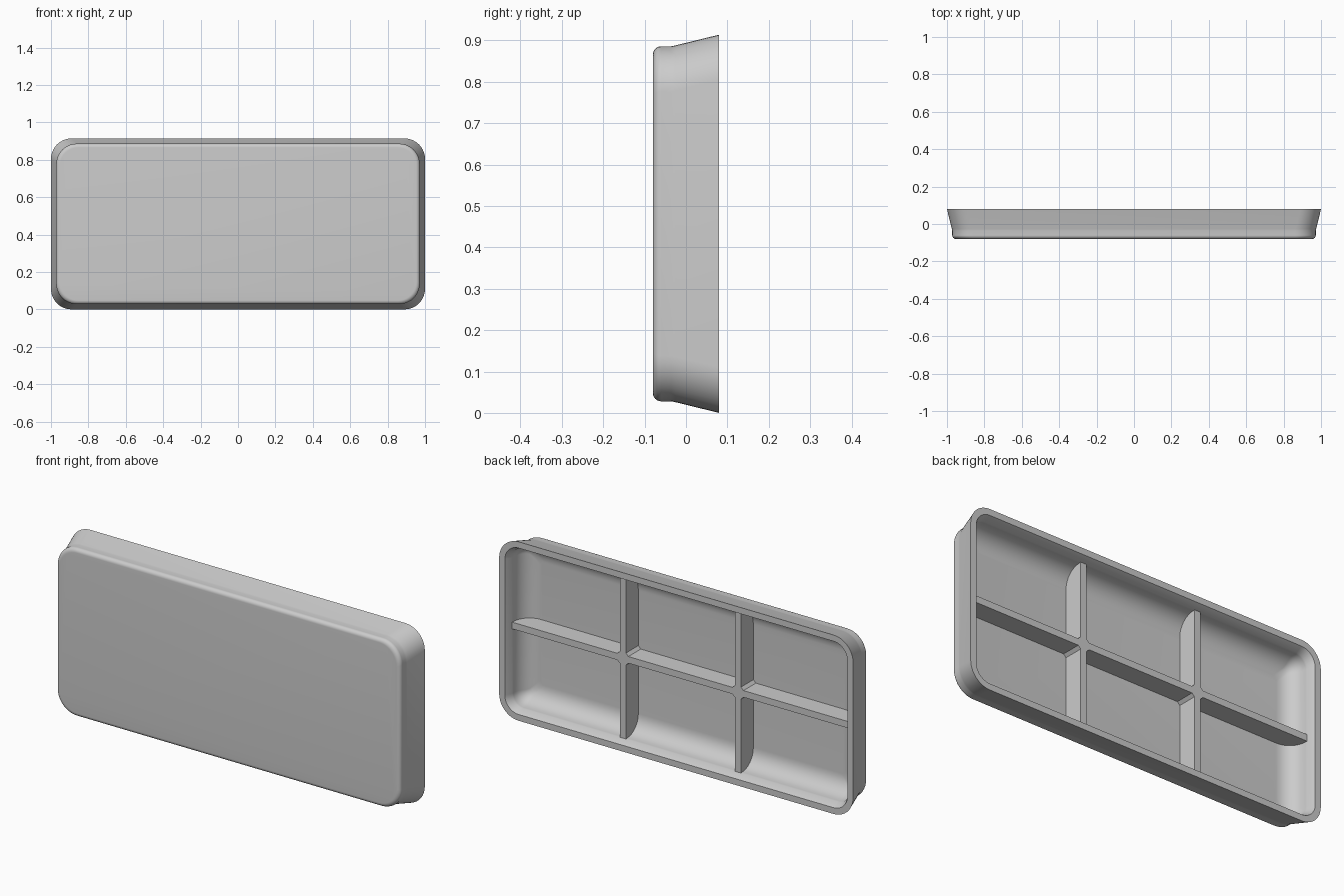
import bpy, bmesh, math
from mathutils import Matrix

cube = bpy.data.objects.get("Cube")
if cube:
    bpy.data.objects.remove(cube)

HALF_W, HALF_H = 1.0, 0.457
CORNER = 0.11
FLOOR_Y, DIVIDER_Y = -0.055, 0.045

grey = bpy.data.materials.new("neutral grey")
grey.use_nodes = True
colour = (0.6, 0.6, 0.6, 1)
grey.diffuse_color = colour
grey.node_tree.nodes["Principled BSDF"].inputs["Base Color"].default_value = colour


def finish(name, bm):
    bmesh.ops.recalc_face_normals(bm, faces=bm.faces)
    mesh = bpy.data.meshes.new(name)
    bm.to_mesh(mesh)
    bm.free()
    mesh.materials.append(grey)
    obj = bpy.data.objects.new(name, mesh)
    bpy.context.collection.objects.link(obj)
    return obj


def rounded_loop(bm, inset, y, radius, steps=10):
    """Rounded rectangle facing the y axis."""
    verts = []
    cx, cz = HALF_W - inset - radius, HALF_H - inset - radius
    for quarter, (sx, sz) in enumerate([(1, 1), (-1, 1), (-1, -1), (1, -1)]):
        for i in range(steps + 1):
            a = (quarter + i / steps) * math.pi / 2
            verts.append(bm.verts.new((sx * cx + radius * math.cos(a), y,
                                       HALF_H + sz * cz + radius * math.sin(a))))
    return verts


def arc(inset, y, radius, start, steps=8):
    """Quarter circle in the (inset, depth) plane."""
    angles = [math.radians(start + 90 * i / steps) for i in range(steps + 1)]
    return [(inset + radius * math.cos(a), y + radius * math.sin(a)) for a in angles]


# Tray shell: rounded front edge, flared outer wall, rim, filleted cavity
outer = arc(0.048, -0.06, 0.02, 180)[::-1]
outer += [(0.028, -0.036), (0.026, -0.026), (0.0, 0.08)]
inner = [(0.032, 0.08)]
inner += arc(0.14, FLOOR_Y + 0.09, 0.09, 180)
inner.insert(1, (0.049, DIVIDER_Y))

bm = bmesh.new()
loops = [rounded_loop(bm, i, y, CORNER - max(0, i - 0.028) * 0.5) for i, y in outer]
loops += [rounded_loop(bm, i, y, max(CORNER - i, 0.025)) for i, y in inner]
for a, b in zip(loops, loops[1:]):
    for k in range(len(a)):
        n = (k + 1) % len(a)
        bm.faces.new((a[k], a[n], b[n], b[k]))
bm.faces.new(loops[0])
bm.faces.new(loops[-1])
tray = finish("tray_shell", bm)
bpy.ops.object.select_all(action='DESELECT')
tray.select_set(True)
bpy.context.view_layer.objects.active = tray
bpy.ops.object.shade_smooth_by_angle(angle=math.radians(30))


# Dividers: one long rail, two cross walls and a filled joint at each crossing
def divider(name, x, size_x, size_z, turn=0):
    bm = bmesh.new()
    bmesh.ops.create_cube(bm, size=1)
    depth = DIVIDER_Y - FLOOR_Y + 0.005
    bm.transform(Matrix.Translation((x, DIVIDER_Y - depth / 2, HALF_H))
                 @ Matrix.Rotation(turn, 4, 'Y')
                 @ Matrix.Diagonal((size_x, depth, size_z, 1)))
    finish(name, bm)


THICK, JOINT = 0.034, 0.068
divider("long_divider", 0, 2 * (HALF_W - 0.042), THICK)
for side, x in (("left", 0.325), ("right", -0.325)):
    divider(side + "_cross_divider", x, THICK, 2 * (HALF_H - 0.042))
    divider(side + "_divider_joint", x, JOINT, JOINT, math.pi / 4)
